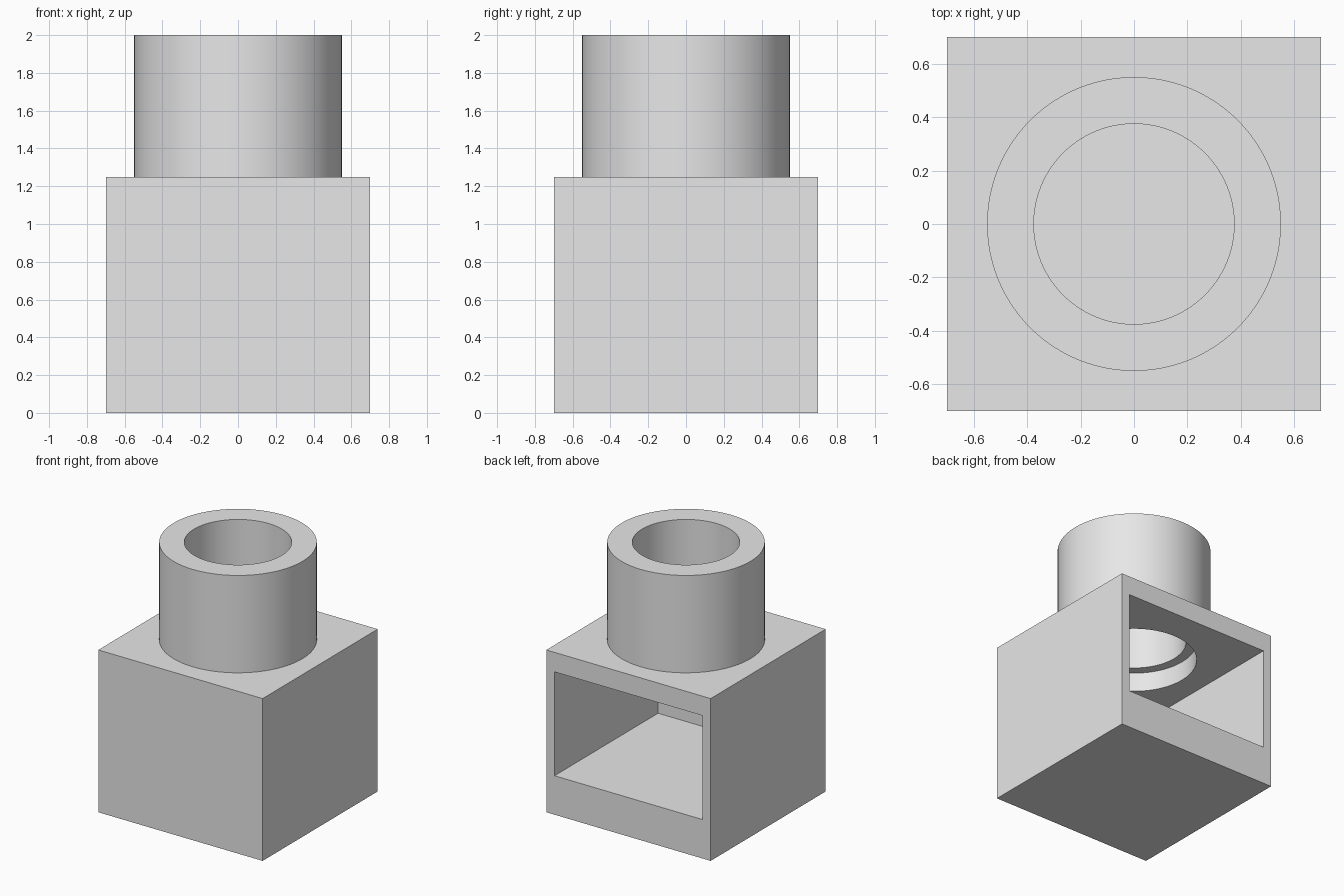
import bpy, bmesh, math
from mathutils import Matrix, Vector

SEGMENTS = 96

cube = bpy.data.objects.get("Cube")
if cube:
    bpy.data.objects.remove(cube, do_unlink=True)

gray = bpy.data.materials.new("light_gray")
gray.use_nodes = True
gray.diffuse_color = (0.8, 0.8, 0.8, 1)
gray.node_tree.nodes["Principled BSDF"].inputs["Base Color"].default_value = gray.diffuse_color


def finish(name, bm):
    bmesh.ops.recalc_face_normals(bm, faces=bm.faces)
    mesh = bpy.data.meshes.new(name)
    bm.to_mesh(mesh)
    bm.free()
    mesh.materials.append(gray)
    obj = bpy.data.objects.new(name, mesh)
    bpy.context.collection.objects.link(obj)
    return obj


def box(name, low, high):
    low, high = Vector(low), Vector(high)
    bm = bmesh.new()
    place = Matrix.Translation((low + high) / 2) @ Matrix.Diagonal((*(high - low), 1))
    bmesh.ops.create_cube(bm, size=1, matrix=place)
    return finish(name, bm)


def cylinder(name, radius, low, high):
    bm = bmesh.new()
    bmesh.ops.create_cone(bm, cap_ends=True, segments=SEGMENTS, radius1=radius, radius2=radius,
                          depth=high - low, matrix=Matrix.Translation((0, 0, (low + high) / 2)))
    return finish(name, bm)


def activate(obj):
    bpy.ops.object.select_all(action='DESELECT')
    obj.select_set(True)
    bpy.context.view_layer.objects.active = obj


def cut(target, cutter):
    mod = target.modifiers.new("cut", 'BOOLEAN')
    mod.operation = 'DIFFERENCE'
    mod.solver = 'EXACT'
    mod.object = cutter
    activate(target)
    bpy.ops.object.modifier_apply(modifier=mod.name)
    bpy.data.objects.remove(cutter, do_unlink=True)


# Housing: block with a chamber open at the back and a round hole in its ceiling
housing = box("housing", (-0.7, -0.7, 0), (0.7, 0.7, 1.25))
cut(housing, box("chamber_cutter", (-0.63, -0.56, 0.3), (0.63, 0.9, 1.1)))
cut(housing, cylinder("ceiling_hole_cutter", 0.45, 0.8, 1.5))

# Collar: thick tube standing over the hole, its narrower bore leaving a ledge
collar = cylinder("collar", 0.55, 1.25, 2)
cut(collar, cylinder("bore_cutter", 0.375, 1, 2.3))

for part in (housing, collar):
    activate(part)
    bpy.ops.object.shade_smooth_by_angle(angle=math.radians(30))
